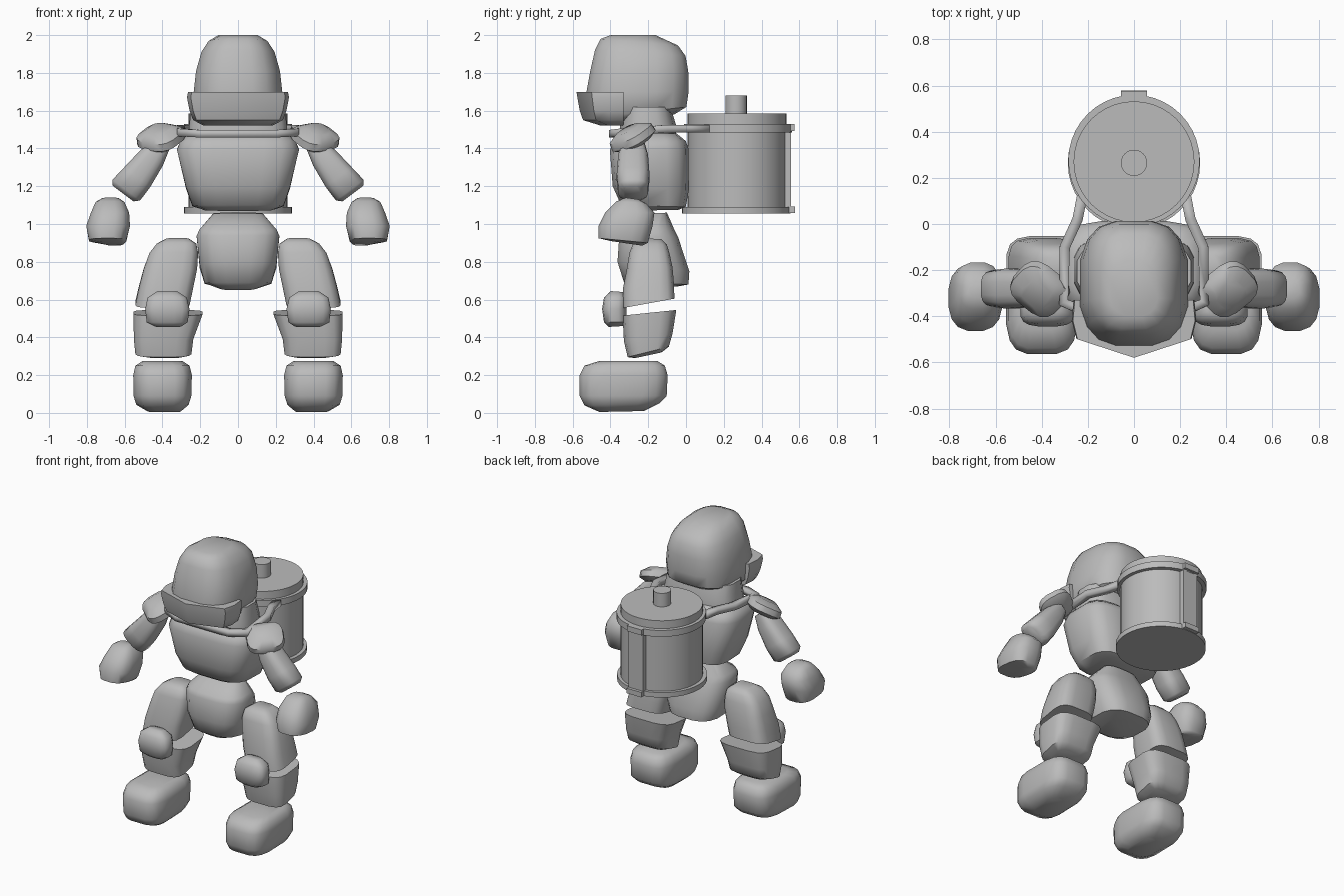
import bpy, bmesh, math
from mathutils import Matrix, Vector

grey = bpy.data.materials.new("plain_grey")
grey.diffuse_color = (0.5, 0.5, 0.5, 1)


def finish(name, bm, mirror=False):
    bmesh.ops.recalc_face_normals(bm, faces=bm.faces[:])
    me = bpy.data.meshes.new(name)
    bm.to_mesh(me)
    bm.free()
    me.materials.append(grey)
    ob = bpy.data.objects.new(name, me)
    bpy.context.collection.objects.link(ob)
    if mirror:
        ob.modifiers.new("Mirror", 'MIRROR')
    return ob


def skin(bm, loops):
    """Bridge equal-length loops of points and cap both ends."""
    rows = [[bm.verts.new(p) for p in loop] for loop in loops]
    n = len(rows[0])
    for a, b in zip(rows, rows[1:]):
        for i in range(n):
            j = (i + 1) % n
            bm.faces.new((a[i], a[j], b[j], b[i]))
    bm.faces.new(rows[0][::-1])
    bm.faces.new(rows[-1])


def blob(name, rings, power=3.2, mirror=False, matrix=None, taper=0.0, n=16):
    """Rounded-box loft. Ring: z at front, z at back, x0, x1, y0, y1.
    Taper narrows the front and back of each section."""
    loops = []
    for zf, zb, x0, x1, y0, y1 in rings:
        loop = []
        for i in range(n):
            t = 2 * math.pi * (i + 0.5) / n
            c, s = math.cos(t), math.sin(t)
            u = math.copysign(abs(c) ** (2 / power), c)
            v = math.copysign(abs(s) ** (2 / power), s)
            u *= 1 - taper * abs(v)
            loop.append(Vector(((x0 + x1) / 2 + u * (x1 - x0) / 2,
                                (y0 + y1) / 2 + v * (y1 - y0) / 2,
                                (zf + zb) / 2 + v * (zb - zf) / 2)))
        loops.append(loop)
    bm = bmesh.new()
    skin(bm, loops)
    if matrix:
        bm.transform(matrix)
    return finish(name, bm, mirror)


def cylinder(name, r, y, z0, z1, n=40):
    bm = bmesh.new()
    bmesh.ops.create_cone(bm, cap_ends=True, segments=n, radius1=r, radius2=r, depth=z1 - z0,
                          matrix=Matrix.Translation((0, y, (z0 + z1) / 2)))
    return finish(name, bm)


def box(name, x, y0, y1, z0, z1):
    bm = bmesh.new()
    bmesh.ops.create_cube(bm, size=1, matrix=Matrix.Translation((0, (y0 + y1) / 2, (z0 + z1) / 2))
                          @ Matrix.Diagonal((2 * x, y1 - y0, z1 - z0, 1)))
    return finish(name, bm)


# Helmet-like head
blob("head", [
    (1.53, 1.58, -.19, .19, -.46, -.06),
    (1.56, 1.62, -.24, .24, -.52, .005),
    (1.70, 1.70, -.248, .248, -.53, .017),
    (1.81, 1.81, -.235, .235, -.51, .015),
    (1.92, 1.89, -.205, .205, -.485, .0),
    (1.98, 1.945, -.165, .165, -.455, -.04),
    (2.0, 2.0, -.11, .11, -.40, -.16)], taper=.12)

# Pointed brim across the brow
bm = bmesh.new()
outline = [(-.262, -.33), (-.27, -.42), (-.25, -.50), (0, -.58),
           (.25, -.50), (.27, -.42), (.262, -.33)]
skin(bm, [[(x * k, -.33 + (y + .33) * m, z) for x, y in outline]
          for z, k, m in ((1.522, .68, .5), (1.55, .88, .86), (1.60, .95, .93),
                          (1.67, 1, .98), (1.70, .98, 1))])
finish("brim", bm)

# Trunk
blob("neck", [
    (1.45, 1.45, -.265, .265, -.35, -.05),
    (1.52, 1.52, -.262, .262, -.35, -.05),
    (1.62, 1.62, -.25, .25, -.33, -.08)])
blob("torso", [
    (1.07, 1.075, -.18, .18, -.30, -.04),
    (1.10, 1.09, -.25, .25, -.345, .0),
    (1.20, 1.18, -.285, .285, -.39, .017),
    (1.39, 1.40, -.335, .335, -.405, .015),
    (1.44, 1.44, -.315, .315, -.385, .0),
    (1.48, 1.48, -.27, .27, -.34, -.05)], power=4, taper=.06)
blob("pelvis", [
    (.65, .67, -.10, .10, -.27, -.04),
    (.69, .68, -.185, .185, -.33, .015),
    (.80, .75, -.213, .213, -.365, .02),
    (.94, .93, -.23, .23, -.355, -.04),
    (.97, .97, -.215, .215, -.34, -.06),
    (1.055, 1.06, -.135, .135, -.22, -.10)], taper=.1)

# Legs
blob("thigh", [
    (.555, .605, .255, .545, -.335, -.06),
    (.66, .68, .235, .525, -.335, -.062),
    (.76, .77, .215, .50, -.315, -.07),
    (.85, .84, .21, .47, -.30, -.085),
    (.90, .89, .22, .43, -.28, -.10),
    (.925, .92, .26, .38, -.24, -.13)], mirror=True, power=3.8)
blob("knee_pad", [
    (.455, .46, .30, .44, -.41, -.33),
    (.48, .48, .265, .485, -.435, -.315),
    (.55, .55, .255, .493, -.445, -.315),
    (.61, .61, .27, .48, -.435, -.315),
    (.645, .64, .32, .43, -.40, -.335)], mirror=True, power=3)
blob("shin", [
    (.29, .32, .29, .49, -.27, -.13),
    (.295, .35, .245, .545, -.31, -.09),
    (.38, .42, .235, .553, -.33, -.07),
    (.515, .545, .185, .555, -.337, -.05)], mirror=True, power=3.8)
blob("foot", [
    (.005, .01, .30, .48, -.46, -.22),
    (.04, .05, .255, .545, -.54, -.14),
    (.09, .09, .24, .56, -.565, -.10),
    (.20, .20, .237, .562, -.565, -.095),
    (.25, .25, .25, .55, -.54, -.11),
    (.275, .275, .29, .51, -.46, -.15)], mirror=True, power=4, taper=.08)

# Arms
blob("shoulder_pad", [
    (-.045, -.045, -.08, .08, -.08, .08),
    (-.02, -.02, -.122, .122, -.11, .11),
    (.02, .02, -.118, .118, -.105, .105),
    (.05, .05, -.065, .065, -.06, .06)], mirror=True, power=3,
    matrix=Matrix.Translation((.41, -.285, 1.46)) @ Matrix.Rotation(math.radians(28), 4, 'X')
    @ Matrix.Rotation(math.radians(12), 4, 'Y') @ Matrix.Rotation(math.radians(38), 4, 'Z'))
blob("upper_arm", [
    (-.165, -.165, -.065, .075, -.05, .05),
    (-.14, -.14, -.09, .095, -.08, .08),
    (-.05, -.05, -.09, .085, -.088, .088),
    (.08, .08, -.075, .07, -.08, .08),
    (.17, .17, -.05, .05, -.06, .06)], mirror=True, power=3,
    matrix=Matrix.Translation((.505, -.28, 1.29)) @ Matrix.Rotation(math.radians(-37), 4, 'Y'))
blob("hand", [
    (.91, .885, .605, .70, -.40, -.23),
    (.925, .90, .59, .79, -.465, -.20),
    (.99, .99, .57, .805, -.465, -.175),
    (1.06, 1.06, .575, .78, -.43, -.165),
    (1.12, 1.11, .60, .755, -.37, -.21),
    (1.14, 1.13, .63, .72, -.32, -.25)], mirror=True, power=2.7)

# Canister carried on the back
cylinder("canister_body", .262, .27, 1.07, 1.585)
cylinder("canister_upper_hoop", .285, .275, 1.485, 1.53)
cylinder("canister_lower_hoop", .287, .265, 1.055, 1.09)
cylinder("canister_spout", .057, .265, 1.57, 1.68, 24)
box("canister_rear_strap", .057, .52, .557, 1.09, 1.53)
box("canister_rear_tab", .057, .52, .578, 1.057, 1.092)
box("canister_top_tab", .057, .52, .575, 1.492, 1.53)

# Harness strap running from the canister around the chest
half = [(.225, .12, 1.505), (.245, .02, 1.505), (.30, -.10, 1.505), (.305, -.34, 1.485),
        (.20, -.385, 1.478)]
path = half + [(-x, y, z) for x, y, z in reversed(half)]
bm = bmesh.new()
cols = [[bm.verts.new((x, y, z + d)) for d in (-.02, .02)] for x, y, z in path]
for a, b in zip(cols, cols[1:]):
    bm.faces.new((a[0], b[0], b[1], a[1]))
strap = finish("harness_strap", bm)
solid = strap.modifiers.new("Solidify", 'SOLIDIFY')
solid.thickness = .045
solid.offset = 0

# Smooth shading with crisp hard edges
for ob in bpy.data.objects:
    ob.select_set(True)
bpy.context.view_layer.objects.active = strap
bpy.ops.object.shade_smooth_by_angle(angle=math.radians(50))
